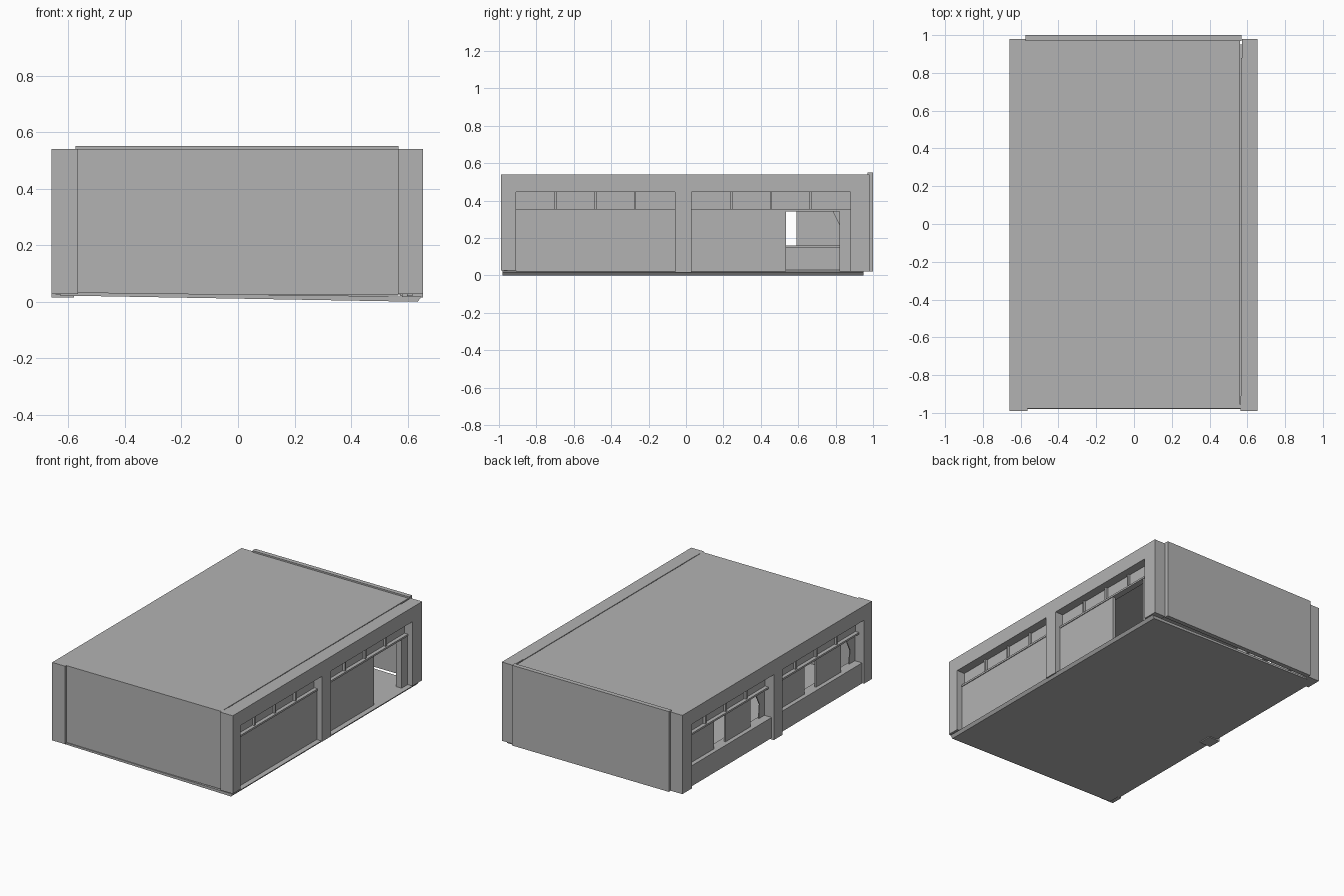
import bpy, bmesh

cube = bpy.data.objects.get("Cube")
if cube:
    bpy.data.objects.remove(cube)

grey = bpy.data.materials.new("plain grey")
grey.use_nodes = True
colour = (0.45, 0.45, 0.45, 1)
grey.diffuse_color = colour
grey.node_tree.nodes["Principled BSDF"].inputs["Base Color"].default_value = colour


def prism(name, profile, axis, a, b):
    """Extrude a 2D profile along an axis from a to b."""
    bm = bmesh.new()

    def place(p, t):
        c = list(p)
        c.insert(axis, t)
        return bm.verts.new(c)

    face = bm.faces.new([place(p, a) for p in profile])
    out = bmesh.ops.extrude_face_region(bm, geom=[face])
    shift = [0, 0, 0]
    shift[axis] = b - a
    moved = [v for v in out["geom"] if isinstance(v, bmesh.types.BMVert)]
    bmesh.ops.translate(bm, verts=moved, vec=shift)
    bmesh.ops.recalc_face_normals(bm, faces=bm.faces)
    mesh = bpy.data.meshes.new(name)
    bm.to_mesh(mesh)
    bm.free()
    mesh.materials.append(grey)
    ob = bpy.data.objects.new(name, mesh)
    bpy.context.collection.objects.link(ob)
    return ob


def box(name, x0, x1, y0, y1, z0, z1):
    return prism(name, [(x0, y0), (x1, y0), (x1, y1), (x0, y1)], 2, z0, z1)


def side_box(name, s, inner, outer, y0, y1, z0, z1):
    """Box on the left (s=1) or right (s=-1) long side."""
    return box(name, min(s * inner, s * outer), max(s * inner, s * outer), y0, y1, z0, z1)


BAYS = [(-0.91, -0.06), (0.03, 0.88)]
SILL, RAIL, HEAD, TOP = 0.15, 0.35, 0.445, 0.54

# Gently sloping floor
prism("floor", [(-0.63, 0.022), (0.635, 0), (0.65, 0.018), (-0.63, 0.034)], 1, -0.98, 0.95)

# Roof and end walls
box("roof", -0.575, 0.562, -0.96, 0.98, 0.515, TOP)
box("front_wall", -0.572, 0.565, -0.978, -0.955, 0.04, TOP)
box("front_skirting", -0.572, 0.565, -0.974, -0.955, 0.025, 0.04)
box("back_wall", -0.575, 0.568, 0.97, 1.0, 0.022, 0.55)

for s, side in ((1, "left"), (-1, "right")):
    out = 0.655 if s > 0 else 0.66
    # Corner columns and the pier between the bays
    side_box(side + "_front_column", s, 0.565, out, -0.99, -0.91, 0.027, TOP)
    side_box(side + "_back_column", s, 0.572, out, 0.88, 0.98, 0.022, TOP)
    side_box(side + "_middle_pier", s, 0.58, out, -0.06, 0.03, 0.015, TOP)
    side_box(side + "_header_beam", s, 0.567, out, -0.91, 0.88, HEAD, TOP)

    for i, (y0, y1) in enumerate(BAYS):
        tag = f"{side}_bay_{i + 1}_"
        # Row of high windows above a rail
        side_box(tag + "high_windows", s, 0.585, 0.597, y0, y1, RAIL, HEAD)
        side_box(tag + "rail", s, 0.58, 0.622, y0, y1, RAIL - 0.008, RAIL + 0.004)
        step = (y1 - y0) / 4
        for k in range(1, 4):
            y = y0 + k * step
            side_box(tag + f"mullion_{k}", s, 0.58, 0.612, y - 0.006, y + 0.006, RAIL, HEAD)

# Sliding door panels on the left side, with one open doorway
box("closed_door_front", 0.598, 0.617, -0.91, -0.06, 0.02, RAIL)
box("closed_door_back", 0.598, 0.617, 0.03, 0.535, 0.02, RAIL)
box("doorway_jamb", 0.575, 0.617, 0.82, 0.88, 0.02, RAIL)

# Low wall, sliding windows and tied curtains on the right side
for i, (y0, y1) in enumerate(BAYS):
    tag = f"right_bay_{i + 1}_"
    box(tag + "low_wall", -0.645, -0.59, y0, y1, 0.025, SILL)
    box(tag + "sill", -0.645, -0.575, y0, y1, SILL, SILL + 0.01)
    box(tag + "window_outer", -0.617, -0.605, y1 - 0.29, y1, SILL, RAIL)
    box(tag + "window_inner", -0.617, -0.605, y0 + 0.18, y0 + 0.44, SILL, RAIL)
    for y, d, end in ((y0, 1, "front"), (y1, -1, "back")):
        prism(tag + end + "_curtain",
              [(y, RAIL), (y + d * 0.1, RAIL), (y + d * 0.05, 0.25),
               (y + d * 0.06, SILL), (y, SILL)], 0, -0.592, -0.586)
